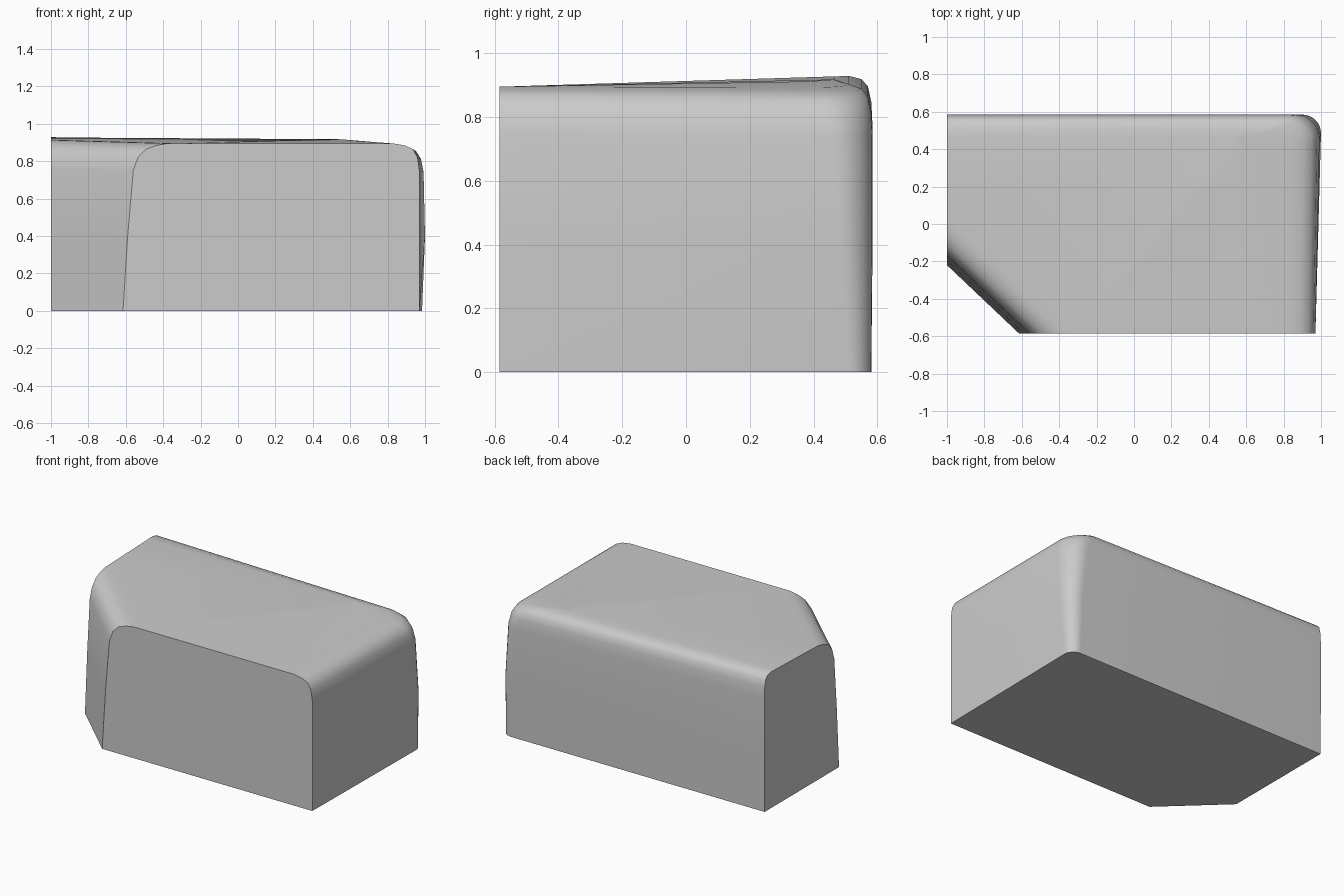
import bpy, bmesh
from math import sin, cos, pi

cube = bpy.data.objects.get("Cube")
if cube:
    bpy.data.objects.remove(cube)

FRONT, LEFT_END, BACK = -0.585, -1.0, 0.585
ARC = 8  # segments round the vertical corner

# Levels: height, slanted side inset, long end inset, back inset, corner radius
LEVELS = [
    (0.0, 0.0, 0.0, 0.004, 0.07),
    (0.4, 0.025, 0.0, 0.0, 0.10),
    (0.75, 0.055, 0.0, 0.0, 0.13),
    (0.82, 0.08, 0.01, 0.004, 0.14),
    (0.865, 0.125, 0.035, 0.015, 0.14),
    (0.885, 0.18, 0.08, 0.035, 0.13),
    (0.895, 0.24, 0.14, 0.075, 0.12),
    (0.895, 0.30, 0.38, 0.12, 0.08),
]


def clamp(v):
    return max(0.0, min(1.0, v))


def lift(x, y, z):
    """Raise the top towards the back and let it fall at the rounded corner."""
    back = clamp((y - FRONT) / 1.17)
    rise = back * (0.036 - 0.007 * (x + 1))
    drop = 0.035 * clamp((x - 0.55) / 0.4) * back
    return z + (rise - drop) * clamp(z / 0.895) ** 3


def outline(z, slant, end, back, radius):
    end_x = 0.984 + 0.016 * sin(pi * z / 0.9) - end
    back_y = BACK - back
    pts = [(-0.615 + slant, FRONT), (0.97 - end, FRONT)]
    for i in range(ARC + 1):
        a = pi / 2 * i / ARC
        pts.append((end_x - radius * (1 - cos(a)), back_y - radius * (1 - sin(a))))
    pts += [(LEFT_END, back_y), (LEFT_END, -0.22 + 0.93 * slant)]
    return [(x, y, lift(x, y, z)) for x, y in pts]


# Rounded block lofted through the levels
bm = bmesh.new()
rings = [[bm.verts.new(p) for p in outline(*level)] for level in LEVELS]
bm.faces.new(list(reversed(rings[0])))
for low, high in zip(rings[:-1], rings[1:]):
    n = len(low)
    for i in range(n):
        j = (i + 1) % n
        # the two cut ends are closed as single flat faces below
        if i not in (0, n - 2):
            bm.faces.new((low[i], low[j], high[j], high[i]))
top = bm.faces.new(rings[-1])

# Flat cut ends: front and left
bm.faces.new([r[0] for r in reversed(rings)] + [r[1] for r in rings])
bm.faces.new([r[-2] for r in reversed(rings)] + [r[-1] for r in rings])
bmesh.ops.triangulate(bm, faces=[top])
bmesh.ops.recalc_face_normals(bm, faces=bm.faces[:])

mesh = bpy.data.meshes.new("rounded_block")
bm.to_mesh(mesh)
bm.free()
block = bpy.data.objects.new("rounded_block", mesh)
bpy.context.collection.objects.link(block)

# Plain grey surface
grey = bpy.data.materials.new("light_grey")
grey.use_nodes = True
colour = (0.6, 0.6, 0.6, 1.0)
grey.diffuse_color = colour
grey.node_tree.nodes["Principled BSDF"].inputs["Base Color"].default_value = colour
mesh.materials.append(grey)

bpy.context.view_layer.objects.active = block
block.select_set(True)
bpy.ops.object.shade_smooth_by_angle(angle=pi / 5)
